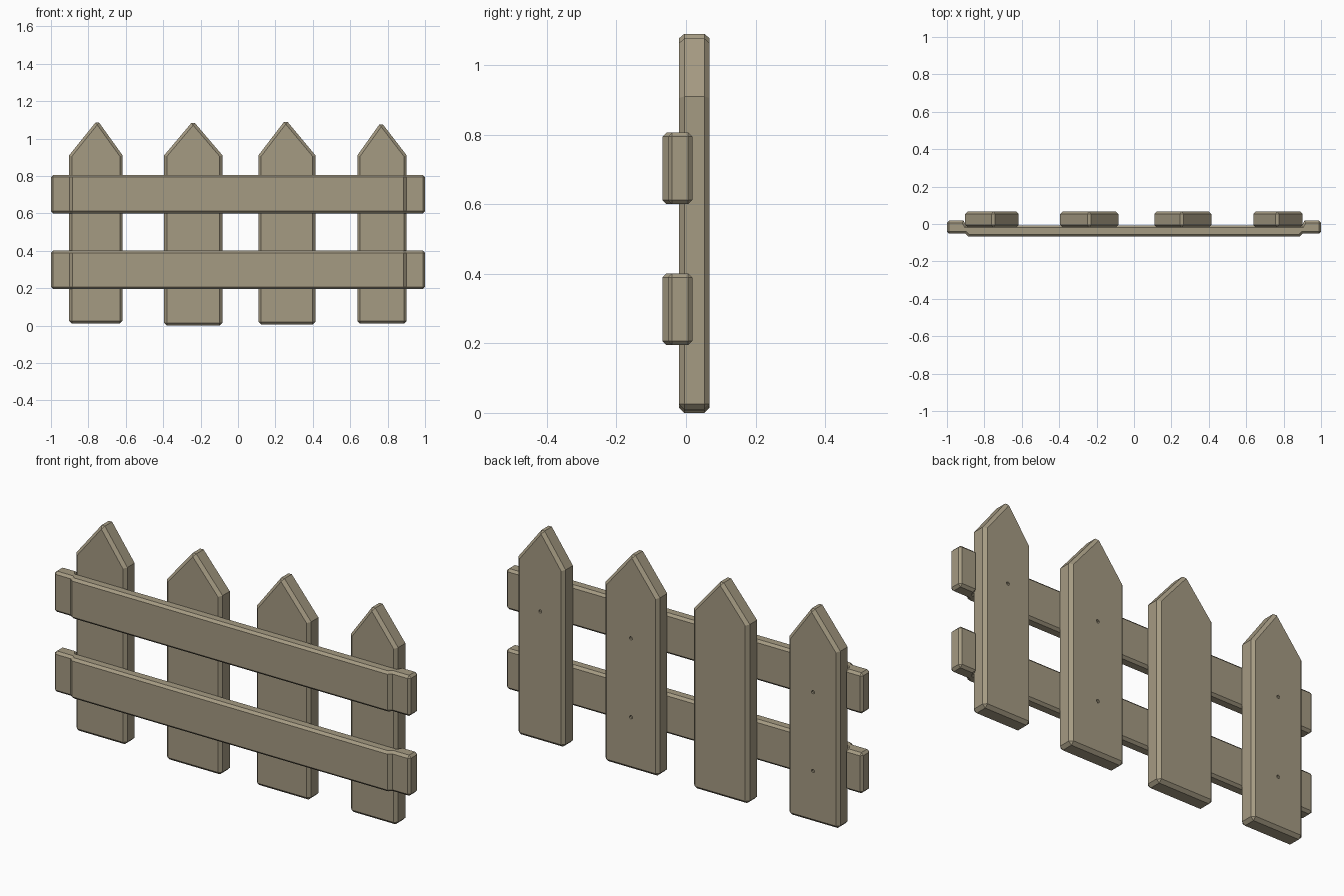
import bpy, bmesh, math
from mathutils import Matrix, Vector

if "Cube" in bpy.data.objects:
    bpy.data.objects.remove(bpy.data.objects["Cube"])

wood = bpy.data.materials.new("weathered wood")
wood.diffuse_color = (0.375, 0.325, 0.225, 1)
wood.use_nodes = True
wood.node_tree.nodes["Principled BSDF"].inputs["Base Color"].default_value = wood.diffuse_color


def prism(name, points, offset, bevel):
    """Extrude a closed polygon along offset and chamfer its sharp edges."""
    bm = bmesh.new()
    face = bm.faces.new([bm.verts.new(p) for p in points])
    ext = bmesh.ops.extrude_face_region(bm, geom=[face])
    moved = [v for v in ext["geom"] if isinstance(v, bmesh.types.BMVert)]
    bmesh.ops.translate(bm, verts=moved, vec=Vector(offset))
    bmesh.ops.recalc_face_normals(bm, faces=bm.faces)
    mesh = bpy.data.meshes.new(name)
    bm.to_mesh(mesh)
    bm.free()
    obj = bpy.data.objects.new(name, mesh)
    bpy.context.collection.objects.link(obj)
    mesh.materials.append(wood)
    mod = obj.modifiers.new("chamfer", 'BEVEL')
    mod.width = bevel
    mod.segments = 1
    mod.limit_method = 'ANGLE'
    mod.angle_limit = math.radians(65)
    return obj


def nail_hole(picket, x, z):
    """Cut a shallow nail hole into the back of a picket."""
    bm = bmesh.new()
    bmesh.ops.create_cone(bm, cap_ends=True, segments=6, radius1=0.009,
                          radius2=0.009, depth=0.02,
                          matrix=Matrix.Translation((x, 0.068, z))
                          @ Matrix.Rotation(math.pi / 2, 4, 'X'))
    mesh = bpy.data.meshes.new("nail_cutter")
    bm.to_mesh(mesh)
    bm.free()
    mesh.materials.append(wood)
    cutter = bpy.data.objects.new("nail_cutter", mesh)
    bpy.context.collection.objects.link(cutter)
    cutter.hide_render = True
    cutter.hide_viewport = True
    mod = picket.modifiers.new("nail_hole", 'BOOLEAN')
    mod.operation = 'DIFFERENCE'
    mod.object = cutter


# Pickets: left, right, peak x, peak z, bottom z, nail heights
pickets = [
    (-0.903, -0.617, -0.752, 1.098, 0.010, (0.67, 0.27)),
    (-0.395, -0.083, -0.240, 1.094, 0.000, ()),
    (0.109, 0.414, 0.255, 1.101, 0.005, (0.67, 0.27)),
    (0.638, 0.902, 0.765, 1.088, 0.010, (0.67,)),
]
y0, y1 = -0.02, 0.068
for i, (l, r, px, pz, b, nails) in enumerate(pickets):
    outline = [(l, b), (r, b), (r, 0.91), (px, pz), (l, 0.91)]
    p = prism(f"picket_{i + 1}", [(x, y0, z) for x, z in outline],
              (0, y1 - y0, 0), 0.015)
    for z in nails:
        nail_hole(p, (l + r) / 2, z)

# Rails: plan outline with stepped-back ends, mirrored left to right
half = [(0.885, -0.068), (0.902, -0.052), (1.0, -0.052),
        (1.0, 0.018), (0.912, 0.018), (0.897, -0.008)]
plan = half + [(-x, y) for x, y in reversed(half)]
for name, z in (("lower_rail", 0.195), ("upper_rail", 0.6)):
    prism(name, [(x, y, z) for x, y in plan], (0, 0, 0.206), 0.012)
